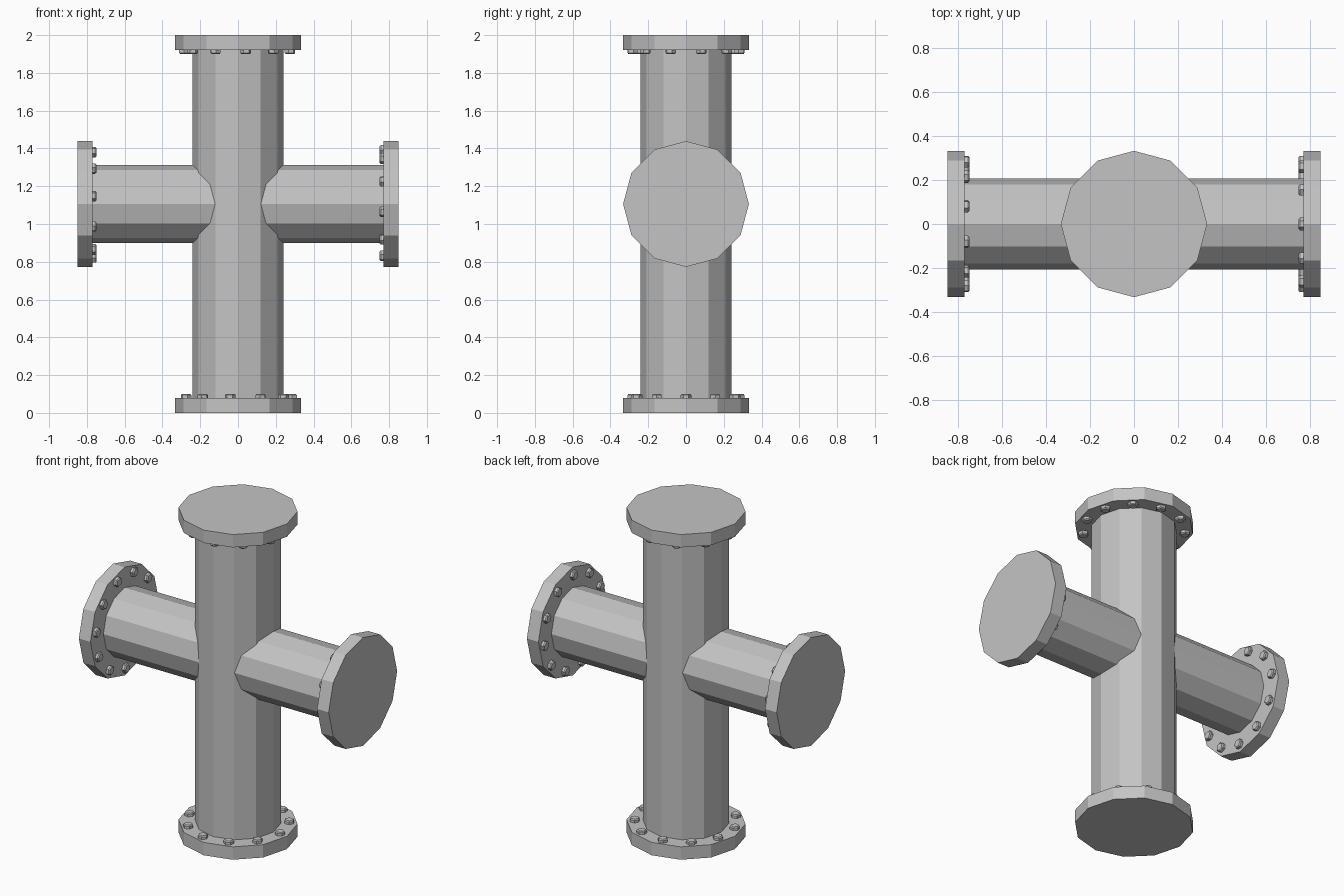
import bpy, bmesh, math
from mathutils import Matrix, Vector

cube = bpy.data.objects.get("Cube")
if cube:
    bpy.data.objects.remove(cube, do_unlink=True)

SIDES, BOLTS = 12, 11
CROSS_Z, HEIGHT, REACH = 1.106, 2.0, 0.85
FLANGE_R, FLANGE_T = 0.333, 0.079
MAIN_R, BRANCH_R = 0.24, 0.207
BOLT_RING, BOLT_R, BOLT_H = 0.286, 0.029, 0.021

steel = bpy.data.materials.new("grey steel")
steel.use_nodes = True
colour = (0.55, 0.55, 0.55, 1)
steel.diffuse_color = colour
steel.node_tree.nodes["Principled BSDF"].inputs["Base Color"].default_value = colour


def prism(bm, radius, low, high, sides=SIDES, top_radius=None, offset=Matrix()):
    """Add a closed prism or taper along z between two heights."""
    place = offset @ Matrix.Translation((0, 0, (low + high) / 2))
    bmesh.ops.create_cone(bm, cap_ends=True, segments=sides, radius1=radius,
                          radius2=radius if top_radius is None else top_radius,
                          depth=high - low, matrix=place)


def finish(name, bm, matrix=Matrix()):
    mesh = bpy.data.meshes.new(name)
    bm.to_mesh(mesh)
    bm.free()
    mesh.materials.append(steel)
    obj = bpy.data.objects.new(name, mesh)
    obj.matrix_world = matrix
    bpy.context.collection.objects.link(obj)
    return obj


# Upright pipe with the horizontal branch welded into it
bm = bmesh.new()
prism(bm, MAIN_R, FLANGE_T, HEIGHT - FLANGE_T)
pipe = finish("cross_pipe", bm)
bm = bmesh.new()
arm = REACH - FLANGE_T
turn = Matrix.Translation((0, 0, CROSS_Z)) @ Matrix.Rotation(math.pi / 2, 4, "Y")
prism(bm, BRANCH_R, -arm, arm, offset=turn)
branch = finish("branch_pipe", bm)
weld = pipe.modifiers.new("weld", "BOOLEAN")
weld.operation = "UNION"
weld.solver = "EXACT"
weld.object = branch
bpy.context.view_layer.objects.active = pipe
bpy.ops.object.modifier_apply(modifier=weld.name)
bpy.data.objects.remove(branch, do_unlink=True)

# Four blind flanges, each with a ring of hexagonal bolt heads on its inner face
ends = {
    "bottom": ((0, 0, 0), 0),
    "left": ((REACH, 0, CROSS_Z), -90),
    "top": ((0, 0, HEIGHT), 180),
    "right": ((-REACH, 0, CROSS_Z), 90),
}
for side, (centre, angle) in ends.items():
    matrix = Matrix.Translation(centre) @ Matrix.Rotation(math.radians(angle), 4, "Y")
    bm = bmesh.new()
    prism(bm, FLANGE_R, 0, FLANGE_T)
    finish(side + "_flange", bm, matrix)

    bm = bmesh.new()
    shoulder = FLANGE_T + BOLT_H * 0.7
    for i in range(BOLTS):
        spot = Matrix.Rotation(math.tau * i / BOLTS, 4, "Z") @ Matrix.Translation((BOLT_RING, 0, 0))
        prism(bm, BOLT_R, FLANGE_T, shoulder, 6, offset=spot)
        prism(bm, BOLT_R, shoulder, FLANGE_T + BOLT_H, 6, BOLT_R * 0.8, spot)
    finish(side + "_bolts", bm, matrix)
